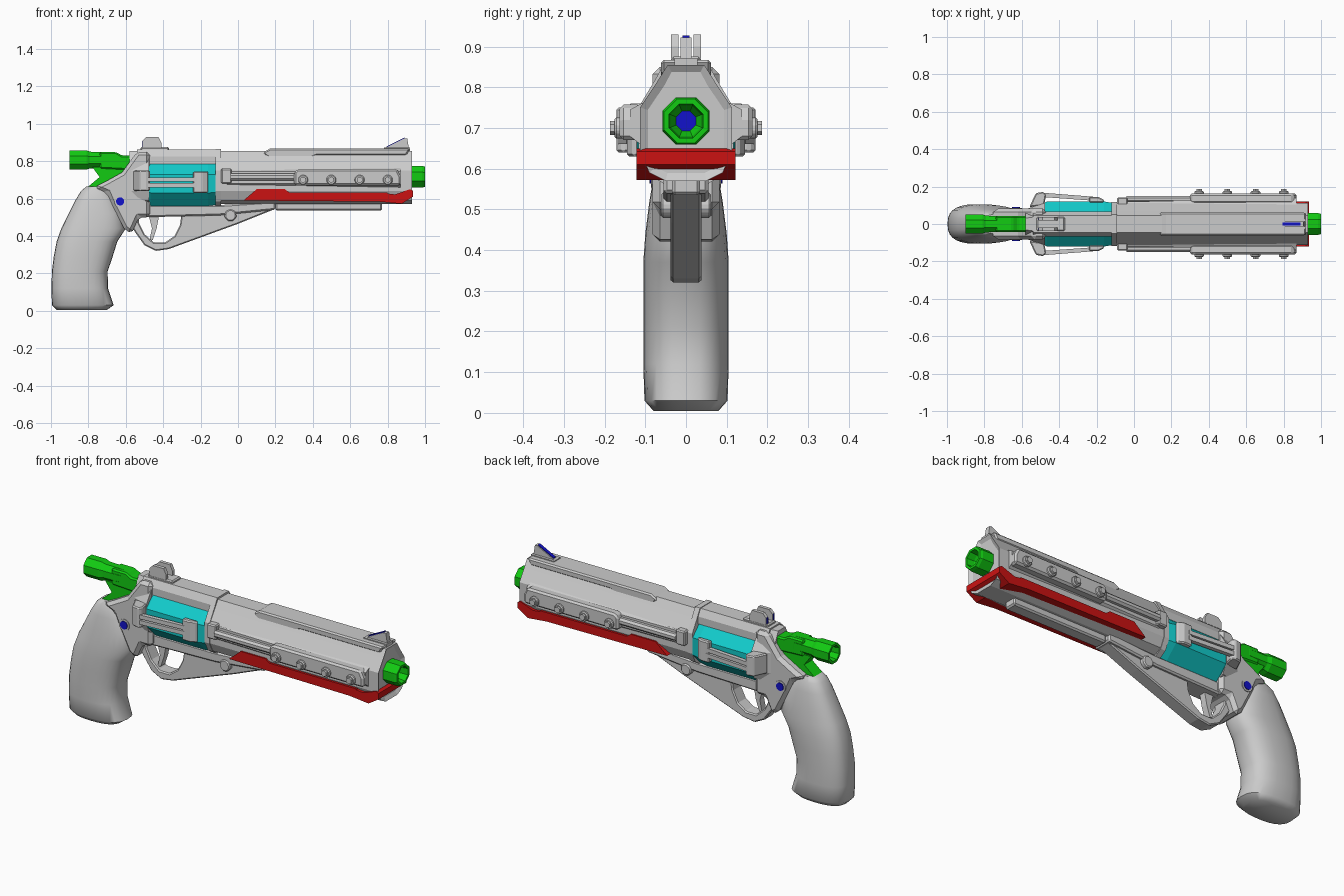
import bpy, bmesh, math
from mathutils import Vector

if "Cube" in bpy.data.objects:
    bpy.data.objects.remove(bpy.data.objects["Cube"], do_unlink=True)


def material(name, r, g, b):
    m = bpy.data.materials.new(name)
    m.use_nodes = True
    m.diffuse_color = (r, g, b, 1)
    m.node_tree.nodes["Principled BSDF"].inputs["Base Color"].default_value = (r, g, b, 1)
    return m


LO, HI = 0.006, 0.6
GREY = material("light grey", HI, HI, HI)
RED = material("red", HI, LO, LO)
GREEN = material("green", LO, HI, LO)
CYAN = material("cyan", LO, HI, HI)
BLUE = material("blue", LO, LO, HI)


def finish(bm, name, mats, mirror=False, bevel=0.0):
    bmesh.ops.recalc_face_normals(bm, faces=bm.faces)
    mesh = bpy.data.meshes.new(name)
    bm.to_mesh(mesh)
    bm.free()
    for m in mats:
        mesh.materials.append(m)
    ob = bpy.data.objects.new(name, mesh)
    bpy.context.collection.objects.link(ob)
    if bevel:
        mod = ob.modifiers.new("bevel", 'BEVEL')
        mod.width, mod.segments = bevel, 1
    if mirror:
        ob.modifiers.new("mirror", 'MIRROR').use_axis = (False, True, False)
    return ob


PLACE = {
    'x': lambda u, v, t: (t, u, v),
    'y': lambda u, v, t: (u, t, v),
    'z': lambda u, v, t: (u, v, t),
}


def extrude(name, pts, a, b, mat, axis='y', mirror=False, bevel=0.0, taper=1.0, inset=0.0):
    """Prism of a 2D outline along an axis; taper narrows the first end in y."""
    bm = bmesh.new()
    put = PLACE[axis]
    ends = [[bm.verts.new(put(u, v, t)) for u, v in pts] for t in (a, b)]
    for v in ends[0]:
        v.co.y *= taper
    bm.faces.new(ends[0])
    far = bm.faces.new(ends[1])
    n = len(pts)
    for i in range(n):
        j = (i + 1) % n
        bm.faces.new((ends[0][i], ends[0][j], ends[1][j], ends[1][i]))
    bmesh.ops.recalc_face_normals(bm, faces=bm.faces)
    if inset:
        bmesh.ops.inset_region(bm, faces=[far], thickness=inset, depth=-inset * 0.6)
    return finish(bm, name, [mat], mirror, bevel)


def loft(name, rings, mats, last=0):
    """Skin over closed rings of points; the last cap takes material index last."""
    bm = bmesh.new()
    rows = [[bm.verts.new(p) for p in ring] for ring in rings]
    n = len(rows[0])
    for r, s in zip(rows, rows[1:]):
        for i in range(n):
            j = (i + 1) % n
            bm.faces.new((r[i], r[j], s[j], s[i]))
    bm.faces.new(rows[0])
    bm.faces.new(rows[-1]).material_index = last
    return finish(bm, name, mats)


def ngon(cx, cy, r, n=8):
    return [(cx + r * math.cos(math.tau * (i + 0.5) / n),
             cy + r * math.sin(math.tau * (i + 0.5) / n)) for i in range(n)]


def lathe_x(name, profile, z, mats, last=0):
    return loft(name, [[(x, y, w) for y, w in ngon(0, z, r)] for x, r in profile], mats, last)


def rect(u0, u1, v0, v1):
    return [(u0, v0), (u1, v0), (u1, v1), (u0, v1)]


def both(half):
    return half + [(-y, z) for y, z in reversed(half)]


# Grip: back x, front x, half width at each height
grip = [(0.005, -0.97, -0.70, 0.08), (0.03, -0.995, -0.665, 0.102), (0.12, -0.997, -0.695, 0.105),
        (0.21, -0.995, -0.697, 0.105), (0.29, -0.985, -0.67, 0.105), (0.37, -0.97, -0.645, 0.105),
        (0.44, -0.945, -0.60, 0.1), (0.52, -0.905, -0.62, 0.09), (0.59, -0.87, -0.65, 0.078),
        (0.64, -0.84, -0.68, 0.066), (0.665, -0.81, -0.70, 0.05)]


def grip_ring(z, x0, x1, w, n=28):
    ring = []
    for i in range(n):
        c, s = math.cos(math.tau * i / n), math.sin(math.tau * i / n)
        ring.append(((x0 + x1) / 2 + (x1 - x0) / 2 * math.copysign(abs(c) ** 0.8, c),
                     w * math.copysign(abs(s) ** 0.75, s), z))
    return ring


ob = loft("grip", [grip_ring(*g) for g in grip], [GREY])
bpy.context.view_layer.objects.active = ob
ob.select_set(True)
bpy.ops.object.shade_smooth_by_angle(angle=math.radians(50))
ob.select_set(False)

# Frame
extrude("rear_frame", [(-0.77, 0.66), (-0.71, 0.69), (-0.62, 0.74), (-0.54, 0.85), (-0.47, 0.85),
                       (-0.47, 0.5), (-0.53, 0.5), (-0.57, 0.41), (-0.61, 0.44), (-0.67, 0.56),
                       (-0.70, 0.63)], -0.082, 0.082, GREY, bevel=0.018)
body = both([(0.045, 0.855), (0.07, 0.815), (0.113, 0.75), (0.113, 0.64), (0.09, 0.59), (0.05, 0.57)])
extrude("recoil_shield", body, -0.58, -0.475, GREY, 'x', taper=0.7)
extrude("top_strap", both([(0.045, 0.862), (0.066, 0.825), (0.066, 0.785)]), -0.54, -0.09, GREY, 'x')
extrude("bottom_strap", [(-0.5, 0.5), (-0.1, 0.51), (0.2, 0.54), (0.2, 0.585), (-0.1, 0.565),
                         (-0.5, 0.565)], -0.055, 0.055, GREY, bevel=0.008)
extrude("front_ring", both([(0.05, 0.865), (0.075, 0.82), (0.117, 0.75), (0.117, 0.64), (0.09, 0.585),
                            (0.05, 0.56)]), -0.12, -0.09, GREY, 'x')
extrude("frame_pin_collar", ngon(-0.63, 0.585, 0.032, 12), 0.07, 0.086, GREY, mirror=True)
extrude("frame_pin", ngon(-0.63, 0.585, 0.022, 12), 0.08, 0.09, BLUE, mirror=True)

# Trigger and guard
extrude("trigger_guard", [(-0.58, 0.47), (-0.55, 0.42), (-0.50, 0.35), (-0.44, 0.32), (-0.37, 0.33),
                          (0.0, 0.465), (0.2, 0.545), (0.2, 0.56), (-0.3, 0.53), (-0.31, 0.46),
                          (-0.34, 0.40), (-0.39, 0.365), (-0.45, 0.365), (-0.5, 0.41), (-0.53, 0.47),
                          (-0.53, 0.51), (-0.58, 0.51)], -0.038, 0.038, GREY, bevel=0.006)
extrude("trigger", [(-0.48, 0.52), (-0.46, 0.44), (-0.475, 0.37), (-0.455, 0.38), (-0.435, 0.44),
                    (-0.42, 0.52)], -0.018, 0.018, GREY)
extrude("hinge_pin", ngon(-0.04, 0.51, 0.032, 12), -0.062, 0.062, GREY, bevel=0.006)

# Cylinder and its side brackets
lathe_x("cylinder", [(-0.475, 0.124), (-0.465, 0.13), (-0.16, 0.13), (-0.115, 0.122)], 0.68, [CYAN])
extrude("bracket_rear", [(-0.56, 0.09), (-0.525, 0.165), (-0.485, 0.172), (-0.47, 0.155), (-0.48, 0.1)],
        0.64, 0.75, GREY, 'z', True, 0.006)
for i, z in enumerate((0.66, 0.69)):
    extrude("bracket_bar_%d" % (i + 1), [(-0.5, 0.145), (-0.5, 0.168), (-0.22, 0.146), (-0.22, 0.125)],
            z, z + 0.022, GREY, 'z', True)
extrude("bracket_hook", [(-0.24, 0.115), (-0.24, 0.145), (-0.19, 0.145), (-0.16, 0.13), (-0.16, 0.115)],
        0.63, 0.745, GREY, 'z', True, 0.006)

# Barrel shroud, upper rib and under lug
extrude("barrel_shroud", body, -0.09, 0.93, GREY, 'x', inset=0.02)
extrude("upper_rib", [(0.14, 0.835), (0.17, 0.815), (0.38, 0.815), (0.42, 0.83), (0.9, 0.83), (0.92, 0.867),
                      (0.17, 0.867), (0.14, 0.85)], -0.062, 0.062, GREY, bevel=0.014)
extrude("side_bulge", [(0.1, 0.765), (0.138, 0.745), (0.138, 0.68), (0.1, 0.65)], -0.06, 0.87, GREY,
        'x', True, taper=0.86)
extrude("side_block", rect(-0.09, -0.035, 0.68, 0.76), 0.1, 0.142, GREY, mirror=True, bevel=0.006)
extrude("side_rod", ngon(0.132, 0.715, 0.02), -0.04, 0.31, GREY, 'x', True)
extrude("under_lug", rect(0.2, 0.77, 0.535, 0.58), -0.035, 0.035, GREY, bevel=0.008)

# Side rails with bolts
extrude("side_rail", [(0.30, 0.67), (0.87, 0.67), (0.87, 0.72), (0.85, 0.758), (0.32, 0.758), (0.30, 0.74)],
        0.11, 0.163, GREY, mirror=True, bevel=0.01)
for i in range(4):
    x = 0.348 + 0.151 * i
    extrude("rail_bolt_%d" % (i + 1), ngon(x, 0.70, 0.028), 0.15, 0.176, GREY, mirror=True, bevel=0.005)
    extrude("bolt_head_%d" % (i + 1), ngon(x, 0.70, 0.017, 6), 0.17, 0.187, GREY, mirror=True)

# Red lower trim: side strips and nose
extrude("red_side_strip", [(0.03, 0.59), (0.1, 0.65), (0.25, 0.65), (0.275, 0.632), (0.8, 0.632),
                           (0.8, 0.583)], 0.075, 0.121, RED, mirror=True)
extrude("red_nose", [(0.76, 0.583), (0.76, 0.632), (0.84, 0.622), (0.92, 0.65), (0.935, 0.642),
                     (0.935, 0.61), (0.875, 0.572)], -0.121, 0.121, RED)

# Muzzle
lathe_x("muzzle", [(0.89, 0.063), (0.985, 0.063), (1.0, 0.058), (1.0, 0.045), (0.96, 0.04),
                   (0.93, 0.026)], 0.717, [GREEN, BLUE], 1)

# Sights
extrude("front_sight", [(0.78, 0.86), (0.79, 0.872), (0.89, 0.922), (0.905, 0.922), (0.915, 0.86)],
        -0.014, 0.014, GREY)
extrude("front_sight_base", rect(0.78, 0.92, 0.855, 0.872), -0.028, 0.028, GREY)
extrude("front_sight_insert", [(0.795, 0.872), (0.89, 0.92), (0.89, 0.927), (0.795, 0.879)],
        -0.009, 0.009, BLUE)
extrude("rear_sight_base", rect(-0.52, -0.37, 0.845, 0.875), -0.037, 0.037, GREY, bevel=0.006)
extrude("rear_sight_prong", [(-0.51, 0.87), (-0.51, 0.91), (-0.49, 0.93), (-0.425, 0.93), (-0.41, 0.9),
                             (-0.41, 0.87)], 0.018, 0.037, GREY, mirror=True)
extrude("rear_sight_mark", rect(0.022, 0.033, 0.877, 0.908), -0.514, -0.509, BLUE, 'x', True)

# Hammer
lathe_x("hammer_tube", [(-0.66, 0.04), (-0.68, 0.046), (-0.79, 0.048), (-0.81, 0.056), (-0.9, 0.056),
                        (-0.9, 0.042), (-0.85, 0.034)], 0.806, [GREEN])
extrude("hammer_block", [(-0.74, 0.76), (-0.54, 0.75), (-0.54, 0.83), (-0.62, 0.83), (-0.65, 0.848),
                         (-0.74, 0.848)], -0.042, 0.042, GREEN, bevel=0.008)
extrude("hammer_spur", [(-0.8, 0.665), (-0.69, 0.665), (-0.58, 0.74), (-0.6, 0.77), (-0.78, 0.77),
                        (-0.74, 0.715)], -0.035, 0.035, GREEN)
